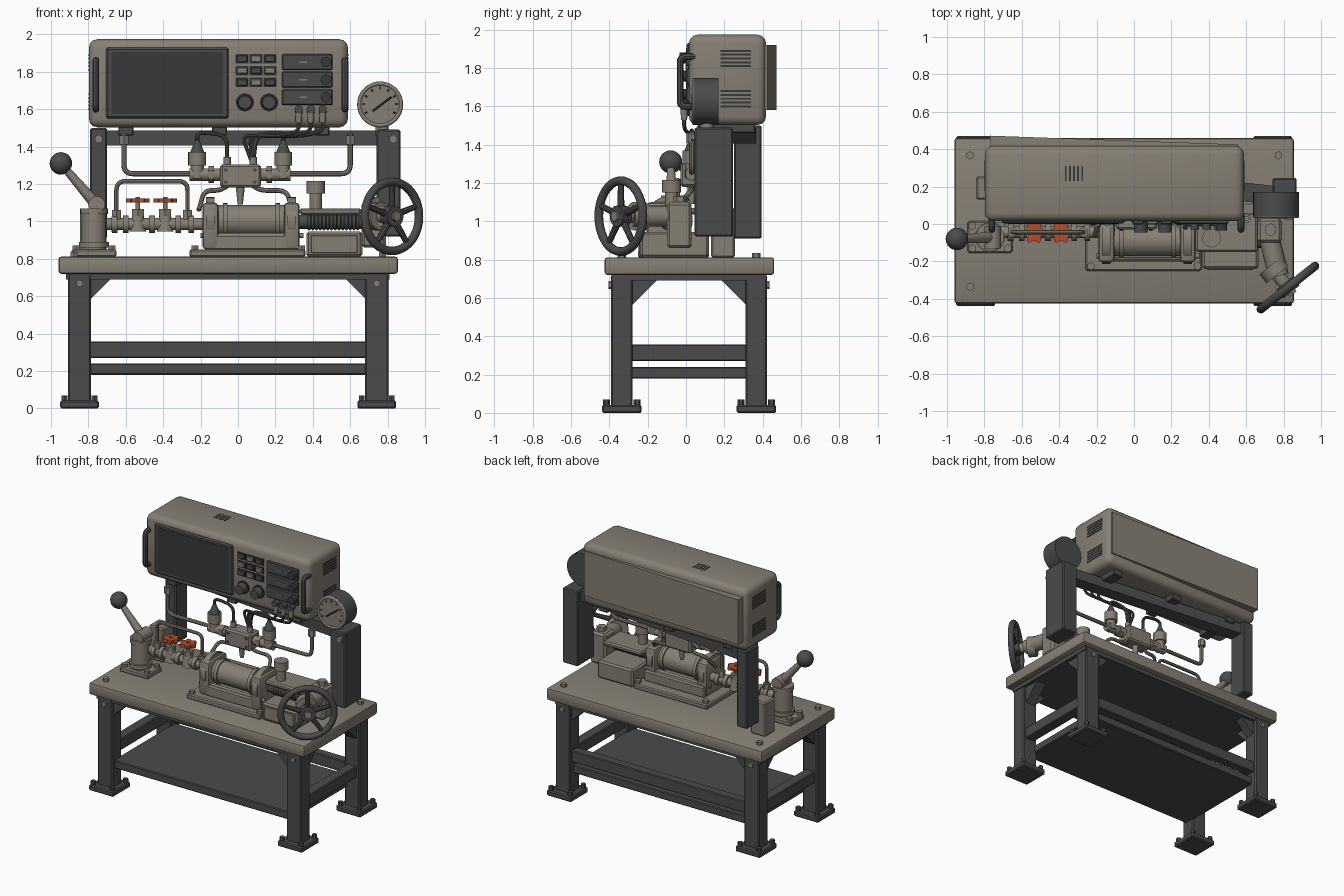
import bpy, bmesh
from math import cos, sin, pi, radians
from mathutils import Vector, Matrix

cube = bpy.data.objects.get("Cube")
if cube:
    bpy.data.objects.remove(cube)


def material(name, r, g, b):
    mat = bpy.data.materials.new(name)
    mat.use_nodes = True
    mat.diffuse_color = (r, g, b, 1)
    shader = mat.node_tree.nodes["Principled BSDF"]
    shader.inputs["Base Color"].default_value = (r, g, b, 1)
    shader.inputs["Roughness"].default_value = .7
    return mat


beige = material("warm_grey_paint", .24, .215, .175)
dark = material("charcoal_steel", .07, .07, .07)
black = material("dark_glass", .04, .04, .042)
orange = material("valve_orange", .45, .075, .02)
parts = []


def finish(name, bm, mat):
    bmesh.ops.recalc_face_normals(bm, faces=bm.faces[:])
    mesh = bpy.data.meshes.new(name)
    bm.to_mesh(mesh)
    bm.free()
    mesh.materials.append(mat)
    obj = bpy.data.objects.new(name, mesh)
    bpy.context.collection.objects.link(obj)
    parts.append(obj)
    return obj


def box(name, mat, x, y, z, bevel=0, segments=1):
    """Box from three (low, high) ranges, with rounded edges."""
    bm = bmesh.new()
    bmesh.ops.create_cube(bm, size=1)
    for v in bm.verts:
        v.co = [(lo + hi) / 2 + c * (hi - lo) for c, (lo, hi) in zip(v.co, (x, y, z))]
    if bevel:
        bmesh.ops.bevel(bm, geom=bm.edges[:], offset=bevel, segments=segments,
                        profile=.5, affect='EDGES')
    return finish(name, bm, mat)


def rod(name, mat, start, end, radius, tip=None, sides=20):
    """Cylinder or cone between two points."""
    start, end = Vector(start), Vector(end)
    axis = end - start
    place = Matrix.Translation((start + end) / 2) @ axis.to_track_quat('Z', 'Y').to_matrix().to_4x4()
    bm = bmesh.new()
    bmesh.ops.create_cone(bm, cap_ends=True, segments=sides, radius1=radius,
                          radius2=radius if tip is None else tip, depth=axis.length, matrix=place)
    return finish(name, bm, mat)


def prism(name, mat, outline, axis, low, high):
    """Extrude a flat outline along one axis."""
    bm = bmesh.new()
    i = "xyz".index(axis)
    verts = []
    for u, v in outline:
        co = [u, v]
        co.insert(i, low)
        verts.append(bm.verts.new(co))
    face = bm.faces.new(verts)
    grown = bmesh.ops.extrude_face_region(bm, geom=[face])["geom"]
    for v in grown:
        if isinstance(v, bmesh.types.BMVert):
            v.co[i] = high
    return finish(name, bm, mat)


def tube(name, mat, path, radius, bend=.05):
    """Pipe along a path with rounded corners."""
    pts = [Vector(p) for p in path]
    line = [pts[0]]
    for a, b, c in zip(pts, pts[1:], pts[2:]):
        p = b + (a - b).normalized() * min(bend, (a - b).length / 2)
        q = b + (c - b).normalized() * min(bend, (c - b).length / 2)
        for k in range(7):
            t = k / 6
            line.append(p * (1 - t) ** 2 + b * 2 * t * (1 - t) + q * t * t)
    line.append(pts[-1])
    curve = bpy.data.curves.new(name, 'CURVE')
    curve.dimensions = '3D'
    curve.bevel_depth = radius
    curve.bevel_resolution = 2
    curve.use_fill_caps = True
    spline = curve.splines.new('POLY')
    spline.points.add(len(line) - 1)
    for point, co in zip(spline.points, line):
        point.co = (*co, 1)
    temp = bpy.data.objects.new(name, curve)
    bpy.context.collection.objects.link(temp)
    mesh = bpy.data.meshes.new_from_object(temp.evaluated_get(bpy.context.evaluated_depsgraph_get()))
    bpy.data.objects.remove(temp)
    mesh.materials.clear()
    mesh.materials.append(mat)
    obj = bpy.data.objects.new(name, mesh)
    bpy.context.collection.objects.link(obj)
    parts.append(obj)


def ring(name, mat, center, normal, radius, thick):
    bpy.ops.mesh.primitive_torus_add(location=center, major_radius=radius, minor_radius=thick,
                                     major_segments=40, minor_segments=12,
                                     rotation=Vector(normal).to_track_quat('Z', 'Y').to_euler())
    obj = bpy.context.object
    obj.name = name
    obj.data.materials.append(mat)
    parts.append(obj)


def bolt(mat, x, y, z, height=.025, radius=.022):
    rod("bolt", mat, (x, y, z), (x, y, z + height), radius, sides=6)


# Table top, shelf and under-frame
box("table_top", beige, (-.96, .855), (-.425, .46), (.72, .812), .015, 2)
box("table_underframe", dark, (-.92, .81), (-.39, .42), (.69, .722))
box("shelf", dark, (-.8, .7), (-.36, .38), (.18, .24), .006)
box("back_rail", dark, (-.8, .7), (.33, .4), (.27, .358), .006)

# Legs with feet, gussets and bolts
for x, inward in ((-.847, 1), (.742, -1)):
    box("side_rail", dark, (x - .04, x + .04), (-.3, .32), (.27, .358), .006)
    for y, toward in ((-.335, 1), (.367, -1)):
        box("leg", dark, (x - .062, x + .062), (y - .057, y + .057), (.03, .72), .008)
        box("foot", dark, (x - .104, x + .104), (y - .104, y + .104), (0, .042), .008)
        for i in (-1, 1):
            for j in (-1, 1):
                bolt(dark, x + i * .08, y + j * .08, .04, .03, .018)
        bolt(beige, x - inward * .03, y, .81)
        rod("leg_bolt", beige, (x, y - toward * .05, .668), (x, y - toward * .07, .668), .02, sides=6)
        gx, gy = x + inward * .055, y + toward * .05
        prism("gusset_long", dark, [(gx, .7), (gx + inward * .12, .7), (gx, .58)], 'y', y - .04, y + .03)
        prism("gusset_side", dark, [(gy, .7), (gy + toward * .14, .7), (gy, .56)], 'x', x - .04, x + .04)

# Rear posts and crossbeam
box("left_post", dark, (-.79, -.7), (.25, .395), (.91, 1.5), .008)
box("right_post", dark, (.74, .87), (.045, .245), (.92, 1.49), .008)
box("post_block", beige, (-.845, -.72), (.13, .255), (.81, 1.07), .01)
prism("crossbeam", dark, [(-.75, .26), (.78, .1), (.78, .2), (-.75, .37)], 'z', 1.405, 1.485)
for x, y in ((-.745, .25), (.83, .045)):
    rod("post_bolt", beige, (x, y, 1.44), (x, y - .02, 1.44), .024, sides=6)
for x in (-.6, -.1, .45):
    box("console_bracket", dark, (x - .04, x + .04), (.06, .36), (1.46, 1.51), .005)

# Console housing with its slanted rear cover
box("console", beige, (-.797, .588), (.015, .418), (1.503, 1.974), .045, 3)
prism("rear_cover", beige, [(-.77, .41), (.56, .41), (.56, .425), (-.77, .472)], 'z', 1.58, 1.92)
for x in (-.798, .589):
    for z in (1.85, 1.64):
        for k in range(5):
            zz = z + (k - 2) * .02
            box("side_vent", black, (x - .002, x + .002), (.18, .34), (zz - .005, zz + .005))
for k in range(5):
    x = -.37 + k * .022
    box("top_vent", black, (x, x + .01), (.23, .31), (1.972, 1.976))
for x in (-.76, .572):
    tube("console_handle", dark, [(x, .05, 1.86), (x, -.03, 1.86), (x, -.03, 1.6), (x, .05, 1.6)], .018, .03)

# Console front: screen, keypad, knobs and modules
box("screen_frame", dark, (-.706, -.05), (.002, .03), (1.55, 1.93), .01)
box("screen", black, (-.675, -.08), (-.001, .01), (1.575, 1.905))
for i in range(3):
    for j in range(3):
        x, z = .022 + i * .075, 1.743 + j * .063
        box("key_surround", black, (x - .035, x + .035), (.01, .02), (z - .025, z + .025))
        box("key", beige if (i + j) % 2 else dark, (x - .028, x + .028), (-.002, .02), (z - .018, z + .018), .004)
    z = 1.664 + i * .094
    box("module", dark, (.235, .505), (0, .03), (z - .043, z + .043), .006)
    rod("module_knob", black, (.47, .01, z), (.47, -.035, z), .028)
    box("module_label", beige, (.33, .37), (-.003, .01), (z - .004, z + .004))
    x = .325 + i * .064
    rod("plug", beige, (x, -.01, 1.6), (x, -.01, 1.53), .02, .016)
    rod("socket", dark, (x, .02, 1.6), (x, -.03, 1.6), .022)
    tube("cable", dark, [(x, -.01, 1.54), (x, -.01, 1.48), (x - .12, .02, 1.455), (.02 + i * .04, .03, 1.46),
                         (.08, .03, 1.3)], .01)
for x in (.037, .166):
    rod("dial_base", black, (x, .02, 1.636), (x, .005, 1.636), .048)
    rod("dial", dark, (x, .01, 1.636), (x, -.045, 1.636), .04, .035)

# Pressure gauge on the right post
rod("gauge_case", dark, (.76, .17, 1.625), (.76, .04, 1.625), .123, sides=40)
ring("gauge_bezel", beige, (.76, .042, 1.625), (0, 1, 0), .112, .011)
rod("gauge_face", beige, (.76, .05, 1.625), (.76, .037, 1.625), .108, sides=40)
for k in range(9):
    a = radians(-30 + k * 30)
    dx, dz = cos(a), sin(a)
    rod("gauge_tick", black, (.76 + dx * .08, .036, 1.625 + dz * .08),
        (.76 + dx * .095, .036, 1.625 + dz * .095), .004, sides=6)
rod("gauge_needle", black, (.72, .033, 1.59), (.82, .033, 1.665), .005, sides=6)
rod("gauge_stem", beige, (.77, .11, 1.52), (.77, .11, 1.46), .035)

# Ball-ended lever
box("lever_plate", beige, (-.89, -.65), (-.155, .015), (.81, .85), .008)
rod("lever_body", beige, (-.77, -.07, .84), (-.77, -.07, 1.06), .067)
for z, r in ((.86, .08), (1.04, .075)):
    rod("lever_collar", beige, (-.77, -.07, z), (-.77, -.07, z + .03), r)
for x in (-.865, -.675):
    for y in (-.13, -.01):
        bolt(beige, x, y, .845)
rod("lever_pivot", beige, (-.755, -.13, 1.09), (-.755, -.01, 1.09), .045)
rod("lever_arm", beige, (-.75, -.07, 1.08), (-.93, -.08, 1.29), .032, .02)
bm = bmesh.new()
bmesh.ops.create_uvsphere(bm, u_segments=24, v_segments=14, radius=.06,
                          matrix=Matrix.Translation((-.947, -.08, 1.31)))
finish("lever_ball", bm, dark)

# Valve line with two lobed handwheels
Y = -.043
rod("valve_pipe", beige, (-.72, Y, .985), (-.17, Y, .985), .032)
for x in (-.66, -.6, -.46, -.32, -.25):
    rod("pipe_collar", beige, (x - .015, Y, .985), (x + .015, Y, .985), .047, sides=12)
for x in (-.535, -.39):
    rod("valve_body", beige, (x, Y, .945), (x, Y, 1.04), .045, .03)
    rod("valve_bonnet", beige, (x, Y, 1.03), (x, Y, 1.065), .036, sides=6)
    rod("valve_stem", beige, (x, Y, 1.05), (x, Y, 1.13), .012)
    lobes = [(.054 + .009 * cos(k * pi / 4), k * pi / 24) for k in range(48)]
    prism("valve_wheel", orange, [(x + r * cos(a), Y + r * sin(a)) for r, a in lobes], 'z', 1.1, 1.122)
tube("bypass_pipe", beige, [(-.65, Y, .99), (-.65, Y, 1.215), (-.27, Y, 1.215), (-.27, Y, .99)], .012)
for x in (-.65, -.27):
    rod("bypass_nut", beige, (x, Y, 1.01), (x, Y, 1.06), .028, sides=6)

# Pump cylinder on its bed
P = -.09
box("pump_base", beige, (-.26, .36), (-.25, .12), (.81, .85), .008)
box("pump_bed", beige, (-.18, .33), (-.2, .04), (.845, .93), .01)
rod("pump_barrel", beige, (-.13, P, 1.005), (.27, P, 1.005), .082, sides=32)
for x in (-.19, .245):
    box("pump_flange", beige, (x, x + .085), (P - .115, P + .115), (.85, 1.1), .02, 2)
    rod("pump_ring", beige, (x + .02, P, 1.005), (x + .065, P, 1.005), .125, sides=32)
for x in (-.08, .2):
    rod("barrel_band", beige, (x, P, 1.005), (x + .025, P, 1.005), .092, sides=32)
for x in (-.23, .34):
    for y in (-.225, .09):
        bolt(beige, x, y, .845)
for y in (-.17, -.01):
    rod("tie_rod", beige, (-.2, y, .925), (.35, y, .925), .014)

# Screw carriage and filler plug
box("carriage", beige, (.365, .665), (-.24, .12), (.812, .945), .012)
box("carriage_panel", beige, (.39, .64), (-.246, -.23), (.83, .925), .004)
box("carriage_cover", beige, (.33, .66), (-.15, .06), (1.035, 1.07), .01)
rod("screw_core", dark, (.33, P, .997), (.68, P, .997), .037)
for k in range(14):
    ring("screw_thread", dark, (.38 + k * .02, P, .997), (1, 0, 0), .037, .008)
for z, r, h in ((1.06, .034, .09), (1.12, .03, .04), (1.15, .05, .065)):
    rod("filler_plug", beige, (.415, -.075, z), (.415, -.075, z + h), r)

# Valve block and large angled handwheel
box("valve_block", beige, (.66, .79), (-.1, .03), (.86, 1.1), .015)
rod("valve_cap", beige, (.73, -.03, 1.09), (.73, -.03, 1.13), .035, sides=6)
hub = Vector((.823, -.34, 1.027))
normal = Vector((.62, -.78, 0)).normalized()
side = Vector((.78, .62, 0)).normalized()
rod("wheel_shaft", beige, (.72, -.06, 1.027), hub - normal * .08, .055)
rod("shaft_collar", beige, hub - normal * .15, hub - normal * .09, .075)
rod("shaft_neck", beige, hub - normal * .12, hub, .035)
ring("wheel_rim", dark, hub, normal, .185, .023)
rod("wheel_hub", dark, hub - normal * .03, hub + normal * .03, .055)
rod("wheel_nut", beige, hub, hub + normal * .045, .028, sides=6)
for k in range(5):
    a = pi / 2 + k * pi * .4
    rod("wheel_spoke", dark, hub, hub + (side * cos(a) + Vector((0, 0, 1)) * sin(a)) * .18, .02, .015, 10)

# Manifold, its elbows, pipes and cables
M = .03
box("manifold", beige, (-.096, .123), (-.03, .09), (1.18, 1.305), .012)
for x in (-.065, .09):
    for z in (1.21, 1.275):
        rod("manifold_bolt", dark, (x, -.02, z), (x, -.037, z), .01, sides=6)
rod("manifold_drain", beige, (.012, M, 1.19), (.012, M, 1.09), .025, .014)
for s in (-1, 1):
    x = .012 + s * .23
    rod("elbow_arm", beige, (.012 + s * .1, M, 1.25), (x + s * .04, M, 1.25), .034)
    rod("elbow_nut", beige, (x - s * .06, M, 1.25), (x - s * .09, M, 1.25), .045, sides=6)
    rod("elbow_riser", beige, (x, M, 1.23), (x, M, 1.31), .036)
    rod("elbow_collar", beige, (x, M, 1.3), (x, M, 1.37), .048)
    rod("cable_boot", dark, (x, M, 1.365), (x, M, 1.43), .04, .012)
    inner = .012 + s * .07
    tube("sensor_cable", dark, [(x, M, 1.42), (x, M, 1.48), (inner, M, 1.46), (inner, M, 1.3)], .011, .06)
    rod("cable_gland", beige, (inner, M, 1.3), (inner, M, 1.345), .02)
    end = -.61 if s < 0 else .6
    tube("supply_pipe", beige, [(x, M, 1.255), (end, M, 1.255), (end, M, 1.47)], .014)
    rod("pipe_nut", beige, (end, M, 1.41), (end, M, 1.46), .027, sides=6)
    tube("pump_feed", beige, [(inner, M, 1.19), (inner + s * .04, M, 1.165), (.04 + s * .22, M, 1.165),
                              (.04 + s * .25, P + .03, 1.06)], .013)

# Smooth the round parts, keep hard edges
bpy.ops.object.select_all(action='DESELECT')
for obj in parts:
    obj.select_set(True)
bpy.context.view_layer.objects.active = parts[0]
bpy.ops.object.shade_smooth_by_angle(angle=radians(35))
